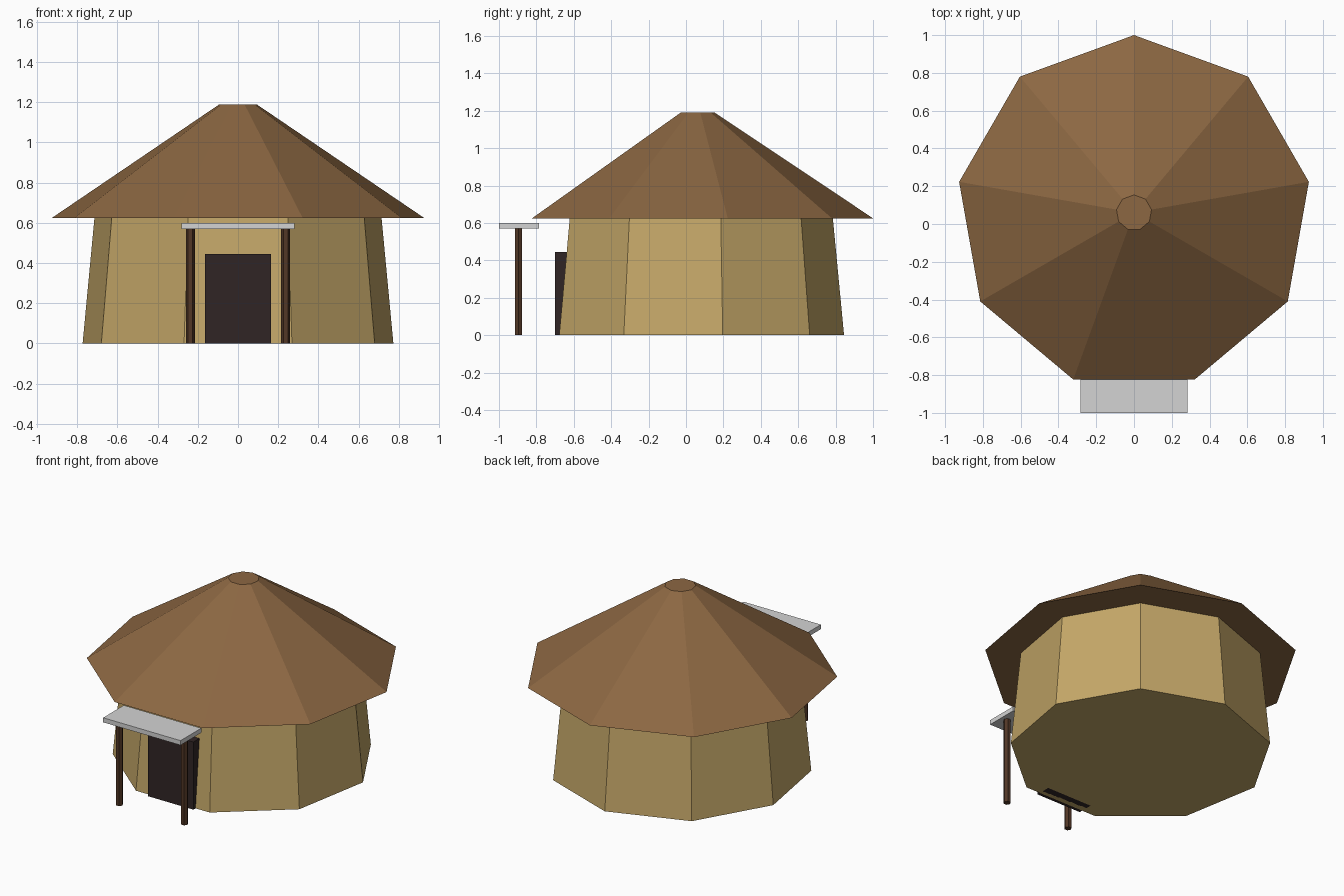
import bpy
import bmesh
import math
from mathutils import Matrix

if "Cube" in bpy.data.objects:
    bpy.data.objects.remove(bpy.data.objects["Cube"])


def material(name, rgb):
    """Flat material from 0-255 display values, converted to linear."""
    m = bpy.data.materials.new(name)
    lin = [((c / 255 + 0.055) / 1.055) ** 2.4 for c in rgb]
    m.diffuse_color = (*lin, 1.0)
    m.use_nodes = True
    m.node_tree.nodes["Principled BSDF"].inputs["Base Color"].default_value = m.diffuse_color
    return m


def add_object(name, bm, mat):
    bmesh.ops.recalc_face_normals(bm, faces=bm.faces)
    mesh = bpy.data.meshes.new(name)
    bm.to_mesh(mesh)
    bm.free()
    mesh.materials.append(mat)
    ob = bpy.data.objects.new(name, mesh)
    bpy.context.collection.objects.link(ob)
    return ob


def frustum(name, sides, r0, r1, z0, z1, x, y, start, mat):
    """Closed cone section; start is the angle of the first corner."""
    bm = bmesh.new()
    rings = []
    for r, z in ((r0, z0), (r1, z1)):
        angles = [start + math.tau * i / sides for i in range(sides)]
        rings.append([bm.verts.new((x + r * math.cos(a), y + r * math.sin(a), z))
                      for a in angles])
    low, top = rings
    for i in range(sides):
        j = (i + 1) % sides
        bm.faces.new((low[i], low[j], top[j], top[i]))
    bm.faces.new(low[::-1])
    bm.faces.new(top)
    return add_object(name, bm, mat)


def box(name, lo, hi, mat):
    bm = bmesh.new()
    size = [b - a for a, b in zip(lo, hi)]
    mid = [(a + b) / 2 for a, b in zip(lo, hi)]
    bmesh.ops.create_cube(bm, size=1.0,
                          matrix=Matrix.Translation(mid) @ Matrix.Diagonal((*size, 1)))
    return add_object(name, bm, mat)


wall_mat = material("mud_wall", (196, 167, 104))
roof_mat = material("brown_thatch", (140, 103, 66))
door_mat = material("dark_doorway", (48, 37, 37))
post_mat = material("dark_wood", (82, 55, 38))
slab_mat = material("pale_grey", (212, 212, 212))

HUT_Y = 0.06          # hut centre, pushed back by the porch
BACK = math.pi / 2    # first corner points to the back

# Tapered nine-sided walls and overhanging truncated roof
frustum("walls", 9, 0.785, 0.725, 0.0, 0.627, 0, HUT_Y, BACK, wall_mat)
frustum("roof", 9, 0.94, 0.094, 0.625, 1.19, 0, HUT_Y, BACK, roof_mat)

# Door block set into the front wall
box("door", (-0.165, -0.70, 0.0), (0.165, -0.60, 0.445), door_mat)

# Porch: flat slab on two hexagonal posts
box("porch_slab", (-0.282, -1.0, 0.57), (0.282, -0.785, 0.60), slab_mat)
for side, label in ((-1, "left"), (1, "right")):
    frustum(f"porch_post_{label}", 6, 0.0225, 0.0225, 0.0, 0.575,
            side * 0.237, -0.895, 0.0, post_mat)
